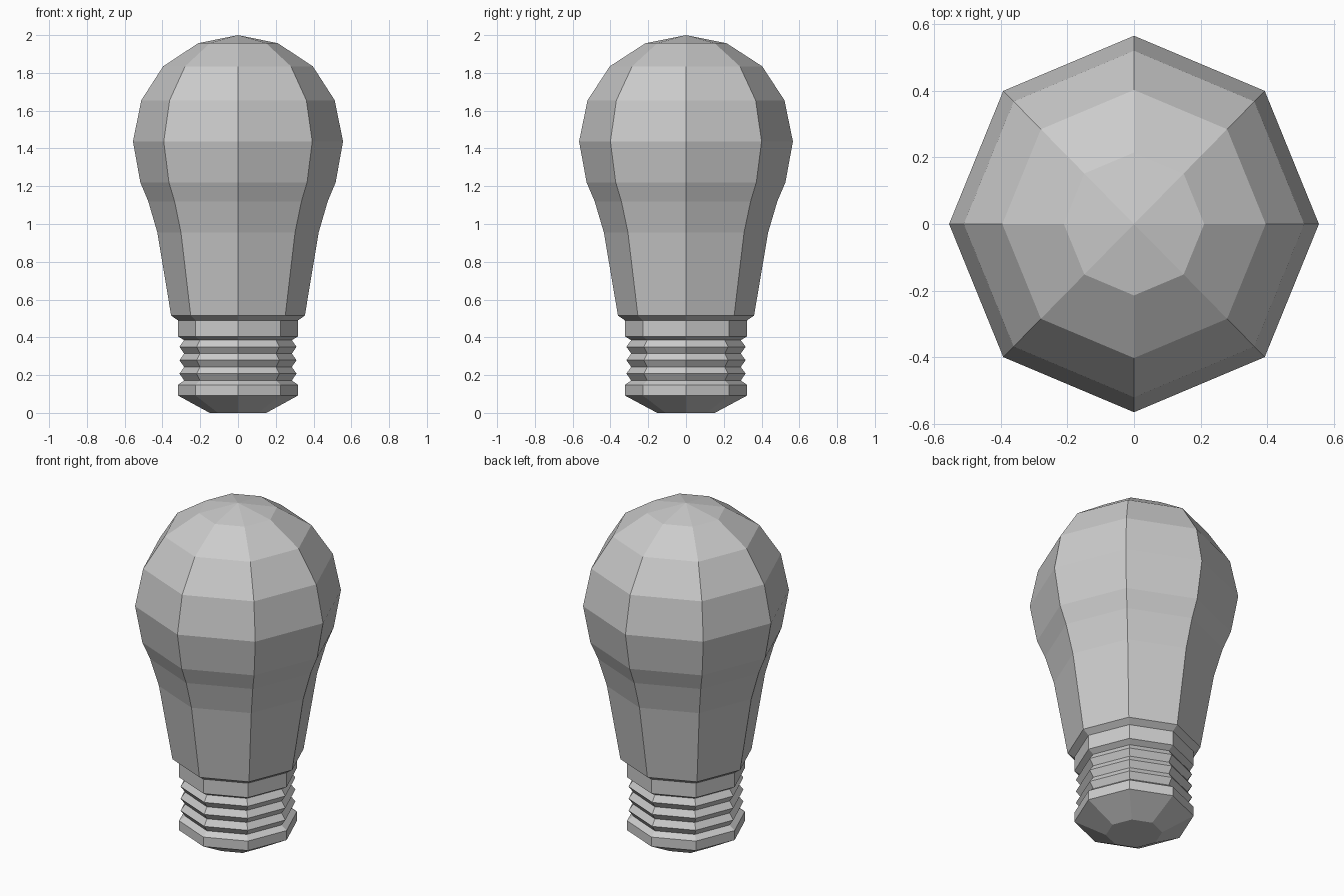
import bpy
import bmesh
from math import cos, sin, pi

SIDES = 8
X_SCALE, Y_SCALE = 1.0, 1.018

cube = bpy.data.objects.get("Cube")
if cube:
    bpy.data.objects.remove(cube, do_unlink=True)


def make_material(name, color):
    mat = bpy.data.materials.new(name)
    mat.use_nodes = True
    mat.diffuse_color = color
    mat.node_tree.nodes["Principled BSDF"].inputs["Base Color"].default_value = color
    return mat


def lathe(name, profile, mat):
    """Turn a bottom-to-top (radius, height) profile into a flat-faced solid."""
    bm = bmesh.new()
    rings = []
    for r, z in profile:
        if r == 0:
            rings.append([bm.verts.new((0, 0, z))] * SIDES)
        else:
            angles = [2 * pi * i / SIDES for i in range(SIDES)]
            rings.append([bm.verts.new((r * cos(a) * X_SCALE, r * sin(a) * Y_SCALE, z))
                          for a in angles])
    for low, high in zip(rings, rings[1:]):
        for i in range(SIDES):
            j = (i + 1) % SIDES
            corners = dict.fromkeys((low[i], low[j], high[j], high[i]))
            bm.faces.new(list(corners))
    bmesh.ops.recalc_face_normals(bm, faces=bm.faces)
    mesh = bpy.data.meshes.new(name)
    bm.to_mesh(mesh)
    bm.free()
    mesh.materials.append(mat)
    obj = bpy.data.objects.new(name, mesh)
    bpy.context.collection.objects.link(obj)
    return obj


grey = make_material("light grey", (0.6, 0.6, 0.6, 1))

# Globe: under-lip, tapering neck and rounded dome
lathe("bulb_globe", [
    (0.318, 0.49), (0.354, 0.515), (0.427, 0.955), (0.475, 1.12),
    (0.517, 1.22), (0.556, 1.437), (0.512, 1.655), (0.396, 1.835),
    (0.211, 1.957), (0, 2)], grey)

# Screw base: lower collar, three ridges, upper collar
ridges = []
for k in range(3):
    z = 0.172 + 0.071 * k
    ridges += [(0.285, z), (0.31, z + 0.036)]
lathe("screw_base",
      [(0.318, 0.092), (0.318, 0.148)] + ridges +
      [(0.285, 0.385), (0.318, 0.405), (0.318, 0.49)], grey)

# Contact tip: closed bevelled foot
lathe("contact_tip", [(0, 0), (0.15, 0), (0.318, 0.092)], grey)
